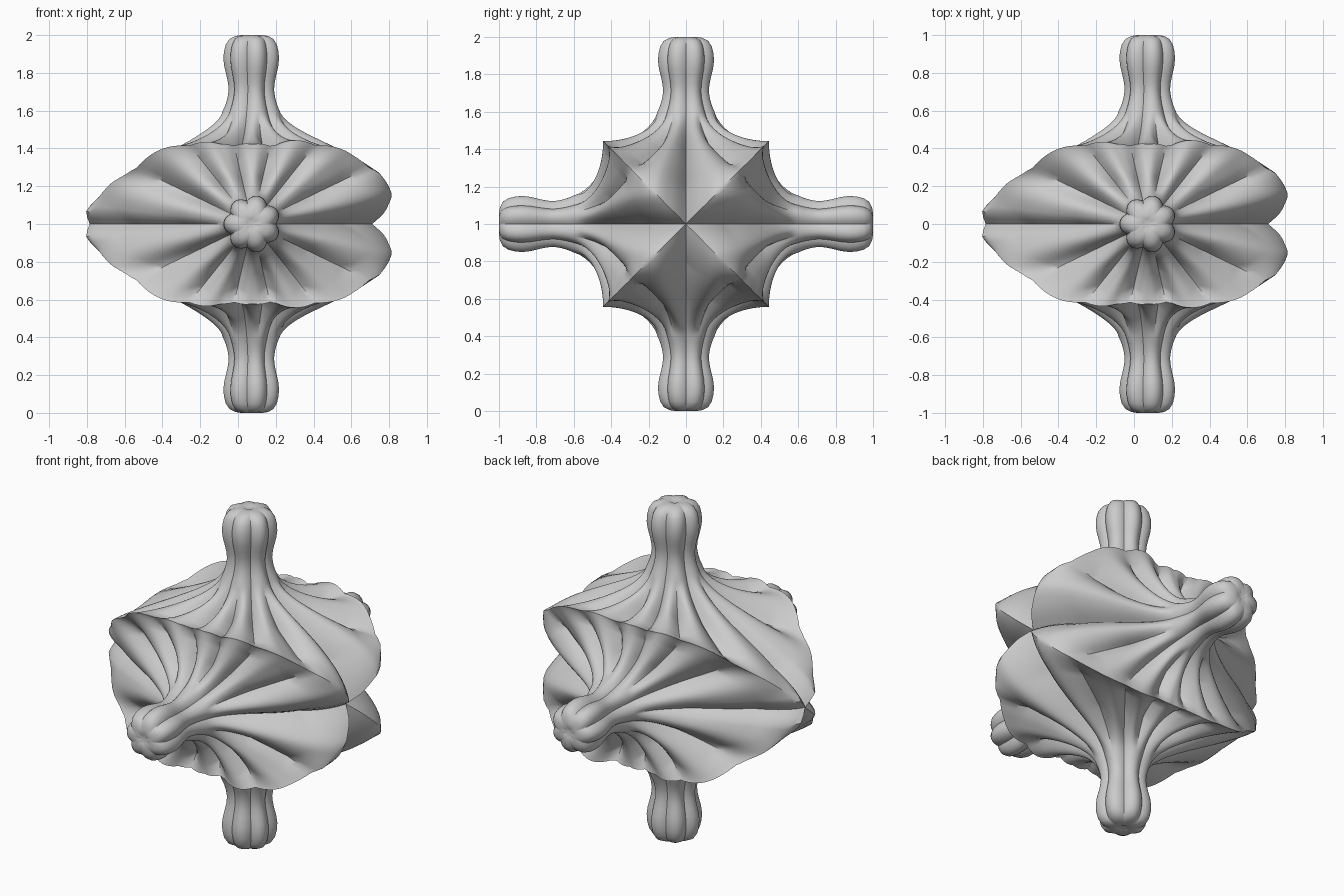
import bpy, bmesh
from math import sin, cos, pi, radians
from mathutils import Vector, Matrix
from mathutils.geometry import interpolate_bezier

if "Cube" in bpy.data.objects:
    bpy.data.objects.remove(bpy.data.objects["Cube"])

CX = 0.075      # x position of the four arms
SEG = 168       # steps around each arm

# outline of one quarter patch: (angle in degrees, distance from the arm axis)
RIM = [(0, .635), (5, .705), (11.6, .758), (21.8, .735), (34.4, .648), (53, .548),
       (73, .448), (90, .422), (112, .458), (140, .62), (159, .73), (164, .78),
       (171.7, .836), (176, .885), (180, .86)]
# arm profile from tip to neck: (radius, height)
ARM = [(.03, 1.0), (.06, 1.0), (.09, .995), (.12, .98), (.14, .95), (.15, .91), (.152, .87),
       (.147, .83), (.137, .79), (.128, .75), (.124, .71), (.13, .67), (.14, .635)]


def rim_radius(a):
    a = abs(a)
    for (a0, r0), (a1, r1) in zip(RIM, RIM[1:]):
        if a <= a1 + 1e-6:
            t = (a - a0) / (a1 - a0)
            return r0 + (r1 - r0) * t
    return RIM[-1][1]


def profile(phi, deg):
    """Points (radius, height) from arm tip down to the seam."""
    R = rim_radius(deg)
    b = R * abs(sin(phi))
    shoulder = max(b, .33 + .05 * cos(phi))
    flare = interpolate_bezier(Vector((.155, .6)), Vector((.215, .45)),
                               Vector((R * .9, shoulder)), Vector((R, b)), 36)
    seven = abs(sin(3.5 * phi))       # lobes on the arm
    fourteen = abs(sin(7 * phi))      # ribs on the body
    pts = []
    for r, h in ARM:
        pts.append((r * (1 - .17 * (1 - seven)), h))
    for i, p in enumerate(flare):
        u = i / (len(flare) - 1)
        w = min(1, u * 2.5)
        groove = (1 - w) * .17 * (1 - seven)
        body = w * (.11 if u < .75 else .11 - .28 * (u - .75)) * (1 - fourteen)
        if u > .75:                   # tip notches are already in the outline
            body *= 1 - (u - .75) * 4 * abs(cos(phi)) ** 12
        pts.append((p.x * (1 - groove - body), p.y * (1 - body)))
    return pts


bm = bmesh.new()
profiles = []
for i in range(SEG):
    deg = -180 + 360 * i / SEG
    profiles.append((radians(deg), profile(radians(deg), deg)))

# four identical ribbed quarters, each with its own arm, turned around x
for k in range(4):
    rot = Matrix.Rotation(k * pi / 2, 3, 'X')
    cols = [[bm.verts.new(rot @ Vector((CX + r * cos(phi), r * sin(phi), h)) + Vector((0, 0, 1)))
             for r, h in pts] for phi, pts in profiles]
    tip = bm.verts.new(rot @ Vector((CX, 0, .985)) + Vector((0, 0, 1)))
    for i in range(SEG):
        a, b = cols[i], cols[(i + 1) % SEG]
        bm.faces.new((tip, a[0], b[0]))
        for j in range(len(a) - 1):
            bm.faces.new((a[j], a[j + 1], b[j + 1], b[j]))

# weld the seams between quarters
bmesh.ops.remove_doubles(bm, verts=bm.verts, dist=.0005)
bmesh.ops.recalc_face_normals(bm, faces=bm.faces)
mesh = bpy.data.meshes.new("ribbed_body")
bm.to_mesh(mesh)
bm.free()
body = bpy.data.objects.new("ribbed_body", mesh)
bpy.context.collection.objects.link(body)
bpy.context.view_layer.objects.active = body
body.select_set(True)
bpy.ops.object.shade_smooth_by_angle(angle=radians(40))
